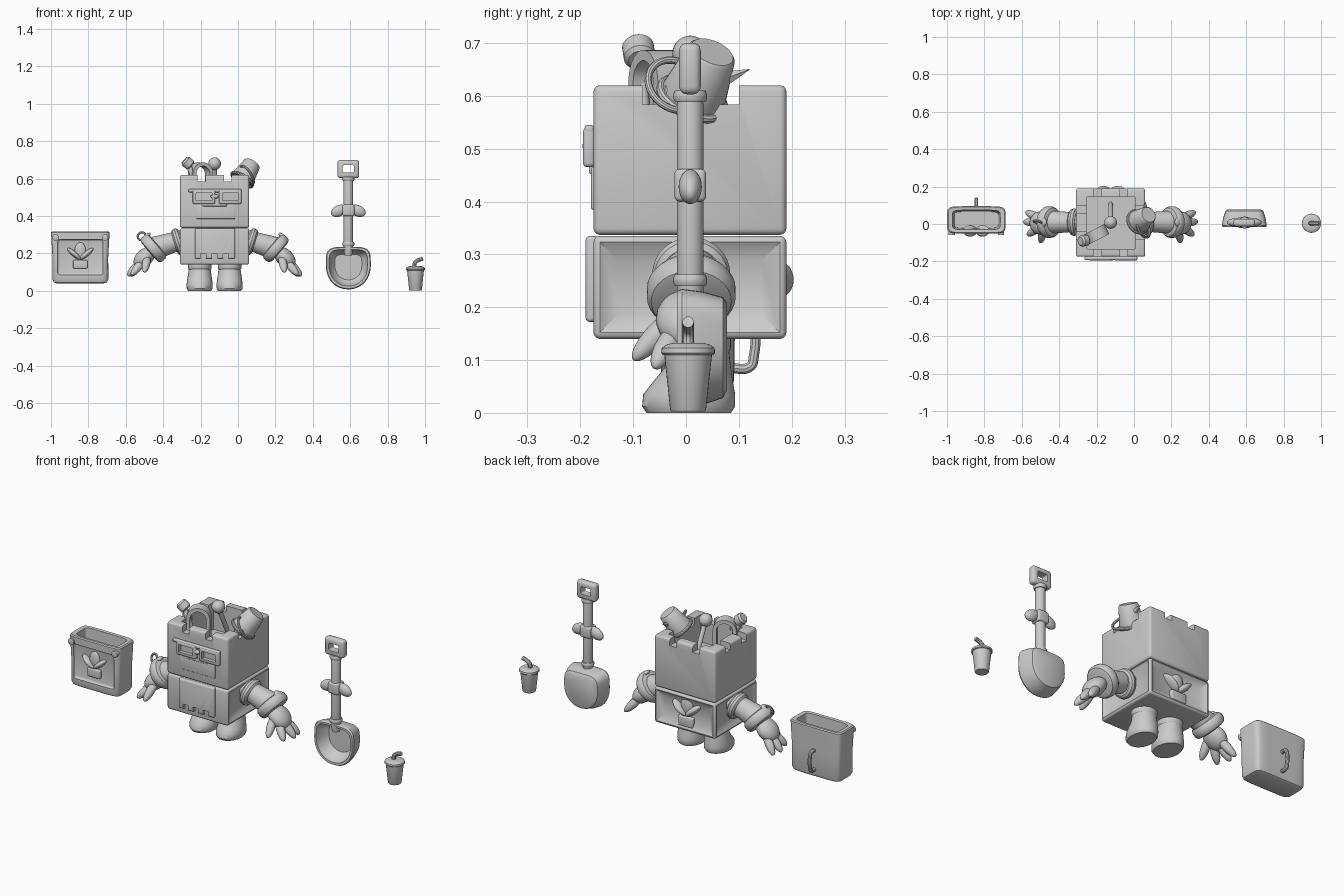
import bpy, bmesh, math
from math import cos, sin, pi, radians
from mathutils import Vector, Matrix

if "Cube" in bpy.data.objects:
    bpy.data.objects.remove(bpy.data.objects["Cube"])

clay = bpy.data.materials.new("clay grey")
clay.use_nodes = True
GREY = (0.6, 0.6, 0.6, 1)
clay.diffuse_color = GREY
clay.node_tree.nodes["Principled BSDF"].inputs["Base Color"].default_value = GREY
MID = -0.125      # centre line of the figure
parts = []


def finish(name, bm):
    bmesh.ops.recalc_face_normals(bm, faces=bm.faces)
    me = bpy.data.meshes.new(name)
    bm.to_mesh(me)
    bm.free()
    me.materials.append(clay)
    ob = bpy.data.objects.new(name, me)
    bpy.context.collection.objects.link(ob)
    parts.append(ob)
    return ob


def axis_matrix(direction, loc):
    return Matrix.Translation(loc) @ Vector(direction).to_track_quat('Z', 'Y').to_matrix().to_4x4()


def box(name, lo, hi, bevel=0.0, segments=3):
    bm = bmesh.new()
    bmesh.ops.create_cube(bm, size=1)
    lo, hi = Vector(lo), Vector(hi)
    for v in bm.verts:
        v.co = (lo + hi) / 2 + v.co * (hi - lo)
    if bevel:
        bmesh.ops.bevel(bm, geom=bm.edges[:], offset=bevel, segments=segments, profile=0.5, affect='EDGES')
    return finish(name, bm)


def ball(name, loc, size, direction=(0, 0, 1)):
    bm = bmesh.new()
    bmesh.ops.create_uvsphere(bm, u_segments=24, v_segments=14, radius=1)
    bm.transform(axis_matrix(direction, loc) @ Matrix.Diagonal((*size, 1)))
    return finish(name, bm)


def finger(name, a, b, r):
    a, b = Vector(a), Vector(b)
    return ball(name, (a + b) / 2, (r, r, (b - a).length / 2), b - a)


def lathe(name, a, b, profile, n=32):
    """Spin (distance fraction, radius) pairs around the line from a to b."""
    a, b = Vector(a), Vector(b)
    m = axis_matrix(b - a, a)
    length = (b - a).length
    return loft(name, [[m @ Vector((r * cos(2 * pi * i / n), r * sin(2 * pi * i / n), t * length))
                        for i in range(n)] for t, r in profile])


def rod(name, a, b, r1, r2=None):
    r2 = r2 or r1
    return lathe(name, a, b, [(0, r1 * .8), (.06, r1), (.94, r2), (1, r2 * .8)])


def loft(name, rings):
    bm = bmesh.new()
    loops = [[bm.verts.new(p) for p in ring] for ring in rings]
    n = len(loops[0])
    for a, b in zip(loops, loops[1:]):
        for i in range(n):
            bm.faces.new((a[i], a[(i + 1) % n], b[(i + 1) % n], b[i]))
    bm.faces.new(loops[0])
    bm.faces.new(loops[-1])
    return finish(name, bm)


def oval(z, x, y, rx, ry, power=2, n=48):
    def bend(c):
        return math.copysign(abs(c) ** (2 / power), c)
    return [Vector((x + rx * bend(cos(2 * pi * i / n)), y + ry * bend(sin(2 * pi * i / n)), z)) for i in range(n)]


def ring(name, loc, direction, major, minor):
    n, pts = 32, 10
    bm = bmesh.new()
    m = axis_matrix(direction, loc)
    grid = [[bm.verts.new(m @ Vector(((major + minor * cos(v)) * cos(u), (major + minor * cos(v)) * sin(u),
             minor * sin(v)))) for v in (2 * pi * j / pts for j in range(pts))]
            for u in (2 * pi * i / n for i in range(n))]
    for i in range(n):
        for j in range(pts):
            k, l = (i + 1) % n, (j + 1) % pts
            bm.faces.new((grid[i][j], grid[k][j], grid[k][l], grid[i][l]))
    return finish(name, bm)


def tube(name, points, r):
    cu = bpy.data.curves.new(name + " path", 'CURVE')
    cu.dimensions, cu.bevel_depth, cu.bevel_resolution, cu.use_fill_caps = '3D', r, 3, True
    sp = cu.splines.new('BEZIER')
    sp.bezier_points.add(len(points) - 1)
    for bp, p in zip(sp.bezier_points, points):
        bp.co, bp.handle_left_type, bp.handle_right_type = p, 'AUTO', 'AUTO'
    tmp = bpy.data.objects.new(name + " path", cu)
    bpy.context.collection.objects.link(tmp)
    bm = bmesh.new()
    bm.from_mesh(bpy.data.meshes.new_from_object(tmp.evaluated_get(bpy.context.evaluated_depsgraph_get())))
    bpy.data.objects.remove(tmp)
    return finish(name, bm)


def cut(ob, cutters):
    bpy.context.view_layer.objects.active = ob
    for c in cutters:
        m = ob.modifiers.new("cut", 'BOOLEAN')
        m.operation, m.object, m.solver = 'DIFFERENCE', c, 'EXACT'
        bpy.ops.object.modifier_apply(modifier=m.name)
        parts.remove(c)
        bpy.data.objects.remove(c)
    return ob


def shell(name, x, y, z, s, out):
    # Fan of three lobes over a small foot
    for i, a in enumerate((-50, 0, 50)):
        d = Vector((sin(radians(a)), 0, cos(radians(a))))
        ball(f"{name}_lobe_{i}", Vector((x, y, z)) + d * s * .5, (s * .36, out, s * .55), d)
    box(name + "_foot", (x - s * .45, y - out, z - s * .6), (x + s * .45, y + out, z - s * .05), out * .4)


# Castle body: hollow upper block with battlements
upper = box("upper_block", (-.31, -.175, .337), (.06, .19, .62), .012)
cutters = [box("hollow", (-.25, -.135, .47), (.005, .145, .7))]
for off in (-.07, .07):
    cutters.append(box("notch", (MID + off - .021, -.3, .584), (MID + off + .021, .3, .7)))
    cutters.append(box("notch", (-.5, .009 + off - .021, .584), (.3, .009 + off + .021, .7)))
cut(upper, cutters)

# Lower block with dished sides and back
bm = bmesh.new()
bmesh.ops.create_cube(bm, size=1)
for v in bm.verts:
    v.co = Vector((MID, .0075, .2375)) + v.co * Vector((.37, .365, .195))
bmesh.ops.bevel(bm, geom=bm.edges[:], offset=.012, segments=3, profile=.5, affect='EDGES')
dished = [f for f in bm.faces if f.calc_area() > .02 and (abs(f.normal.x) > .9 or f.normal.y > .9)]
bmesh.ops.inset_individual(bm, faces=dished, thickness=.05, depth=-.022)
finish("lower_block", bm)
shell("back_shell", MID, .168, .22, .1, .018)

# Face: spectacles and mouth plate
for side, x in (("right", -.182), ("left", -.042)):
    cut(box(side + "_spectacle", (x - .06, -.195, .465), (x + .06, -.172, .54), .008),
        [box("hole", (x - .042, -.3, .483), (x + .042, .1 - .275, .523))])
box("spectacle_bar", (-.265, -.192, .527), (.018, -.174, .545), .006)
ball("spectacle_bridge", (MID, -.184, .505), (.022, .012, .012))
box("mouth_plate", (-.225, -.18, .385), (-.015, -.17, .465), .004)
box("mouth_lip", (-.19, -.184, .452), (-.06, -.17, .468), .004)

# Gate with notched lower edge
gate = box("gate", (-.23, -.19, .172), (-.015, -.165, .335), .008)
cut(gate, [box("gap", (MID + o - .015, -.3, .1), (MID + o + .015, .1 - .27, .2)) for o in (-.06, 0, .06)])

# Legs and arms, mirrored about the figure centre
for s, side in ((1, "left"), (-1, "right")):
    def P(x, y, z):
        return Vector((MID + s * (x - MID), y, z))
    lx = P(-.045, 0, 0).x
    loft(side + "_boot", [oval(*q) for q in (
        (0, lx, .005, .062, .08), (.012, lx, .005, .069, .088), (.035, lx, .006, .07, .087),
        (.058, lx, .013, .067, .076), (.085, lx, .022, .063, .063), (.15, lx, .022, .054, .056))])
    lathe(side + "_boot_cuff", (lx, .022, .115), (lx, .022, .15), [(0, .059), (.2, .063), (.8, .063), (1, .06)])
    ring(side + "_shoulder_ring", P(.07, .01, .262), P(1, 0, 0) - P(.3, 0, .22), .052, .022)
    lathe(side + "_sleeve", P(.03, .01, .28), P(.205, .01, .225),
          [(0, .05), (.4, .054), (.8, .06), (1, .062)])
    lathe(side + "_cuff", P(.18, .01, .247), P(.225, .01, .208),
          [(0, .062), (.08, .076), (.3, .084), (.7, .084), (.92, .076), (1, .06)])
    ball(side + "_palm", P(.25, .005, .178), (.062, .045, .068), P(1, 0, 0) - P(0, 0, .95))
    tips = (((.265, .035, .15), (.328, .065, .078)), ((.275, .008, .15), (.34, .012, .08)),
            ((.265, -.022, .15), (.32, -.06, .085)), ((.235, -.03, .175), (.25, -.1, .1)))
    for i, (a, b) in enumerate(tips):
        a, b = Vector(a), Vector(b)
        finger(f"{side}_finger_{i}", P(*(a - (b - a) * .3)), P(*b), .022)
    rod(side + "_cuff_stud", P(.215, .01, .265), P(.235, .01, .29), .014)
    ball(side + "_cuff_button", P(.236, .01, .292), (.024, .024, .012), P(.6, 0, .6) - P(0, 0, 0))
ring("wrist_loop", (-.515, .01, .292), (-.3, -1, .3), .022, .006)

# Things poking out of the top
rod("ball_stick", (MID, .11, .47), (MID, .012, .67), .012)
ball("stick_ball", (MID, .008, .68), (.034, .034, .034))
d = Vector((.87, .45, 0))
across = Vector((-.45, .87, 0))
base = Vector((-.2, -.055, .625))
prof = []
for r in (.062, .042):
    arch = [d * (r * cos(a)) + Vector((0, 0, r * sin(a))) for a in (pi * i / 16 for i in range(17))]
    arch = [d * r - Vector((0, 0, .14))] + arch + [-d * r - Vector((0, 0, .14))]
    prof += arch if r > .05 else arch[::-1]
loft("arch_handle", [[base + p + across * w for p in prof] for w in (-.03, .03)])
rod("knob_stick", (-.22, -.08, .55), (-.265, -.09, .675), .014)
lathe("knob", (-.25, -.087, .668), (-.287, -.092, .7), [(0, .022), (.15, .03), (.8, .03), (1, .022)])

# Upturned bucket hung over the corner
b0, b1 = Vector((.022, .012, .595)), Vector((.078, .05, .683))
lathe("bucket", b0, b1, [(0, .062), (.1, .062), (.95, .047), (1, .042)])
ring("bucket_rim", b0, b1 - b0, .063, .009)
ring("bucket_handle", (.05, -.02, .62), (.8, .35, .5), .055, .007)
lathe("bucket_spike", (.06, .08, .635), (.06, .12, .65), [(0, .014), (1, .001)], 6)

# Shovel
sx = .59


def blade(y, k):
    pts = []
    for i in range(48):
        c, q = cos(2 * pi * i / 48), sin(2 * pi * i / 48)
        e = 2 / (4.5 if q > 0 else 2.1)
        pts.append(Vector((sx + k * .12 * math.copysign(abs(c) ** e, c), y,
                           .135 + k * (.1 if q > 0 else .127) * math.copysign(abs(q) ** e, q))))
    return pts


loft("shovel_blade", [blade(*q) for q in ((.078, .72), (.07, .84), (.03, .95), (-.008, 1),
                                          (-.017, .96), (-.017, .86), (.03, .76), (.05, .6))])
rod("shovel_shaft", (sx, .008, .19), (sx, .008, .61), .025)
for z, r in ((.25, .032), (.598, .032)):
    lathe("shovel_collar", (sx, .008, z - .01), (sx, .008, z + .012), [(0, r * .9), (.3, r), (.7, r), (1, r * .9)])
box("shovel_block", (sx - .032, -.022, .4), (sx + .032, .038, .462), .01)
for s in (-1, 1):
    ball("shovel_guard", (sx + s * .05, .008, .428), (.022, .03, .045), (s, 0, -.45))
cut(box("shovel_grip", (sx - .058, -.013, .603), (sx + .058, .028, .7), .014),
    [box("hole", (sx - .03, -.1, .632), (sx + .03, .1, .672), .006)])

# Open pack with framed front, shell and handle
px = -.843
pack = loft("pack", [oval(z, px, .022, rx, ry, 7, 64) for z, rx, ry in (
    (.04, .125, .055), (.046, .142, .064), (.062, .15, .069), (.18, .149, .071), (.3, .156, .073),
    (.313, .156, .073), (.318, .15, .068), (.316, .128, .052), (.1, .118, .044))])
cut(pack, [box("panel", (px - .122, -.1, .085), (px + .122, -.036, .275), .012)])
shell("pack_shell", px, -.037, .17, .085, .014)
for s in (-1, 1):
    rod("pack_stud", (px + s * .132, -.03, .285), (px + s * .132, -.06, .285), .017)
tube("pack_handle", [(px, .08, .085), (px, .122, .088), (px, .128, .105), (px, .128, .17), (px, .12, .186),
                     (px, .08, .188)], .01)

# Cup with lid and straw
cx = .949
lathe("cup", (cx, .004, .003), (cx, .004, .118), [(0, .032), (.03, .034), (1, .046)])
lathe("cup_lid", (cx, .004, .11), (cx, .004, .132), [(0, .048), (.15, .051), (.6, .05), (.9, .04), (1, .03)])
tube("straw", [(cx - .005, .004, .12), (cx - .003, .004, .15), (cx + .012, .004, .163), (cx + .04, .004, .172)], .011)

# Smooth shading with crisp edges
bpy.ops.object.select_all(action='DESELECT')
for ob in parts:
    ob.select_set(True)
bpy.context.view_layer.objects.active = parts[0]
bpy.ops.object.shade_smooth_by_angle(angle=radians(35))
